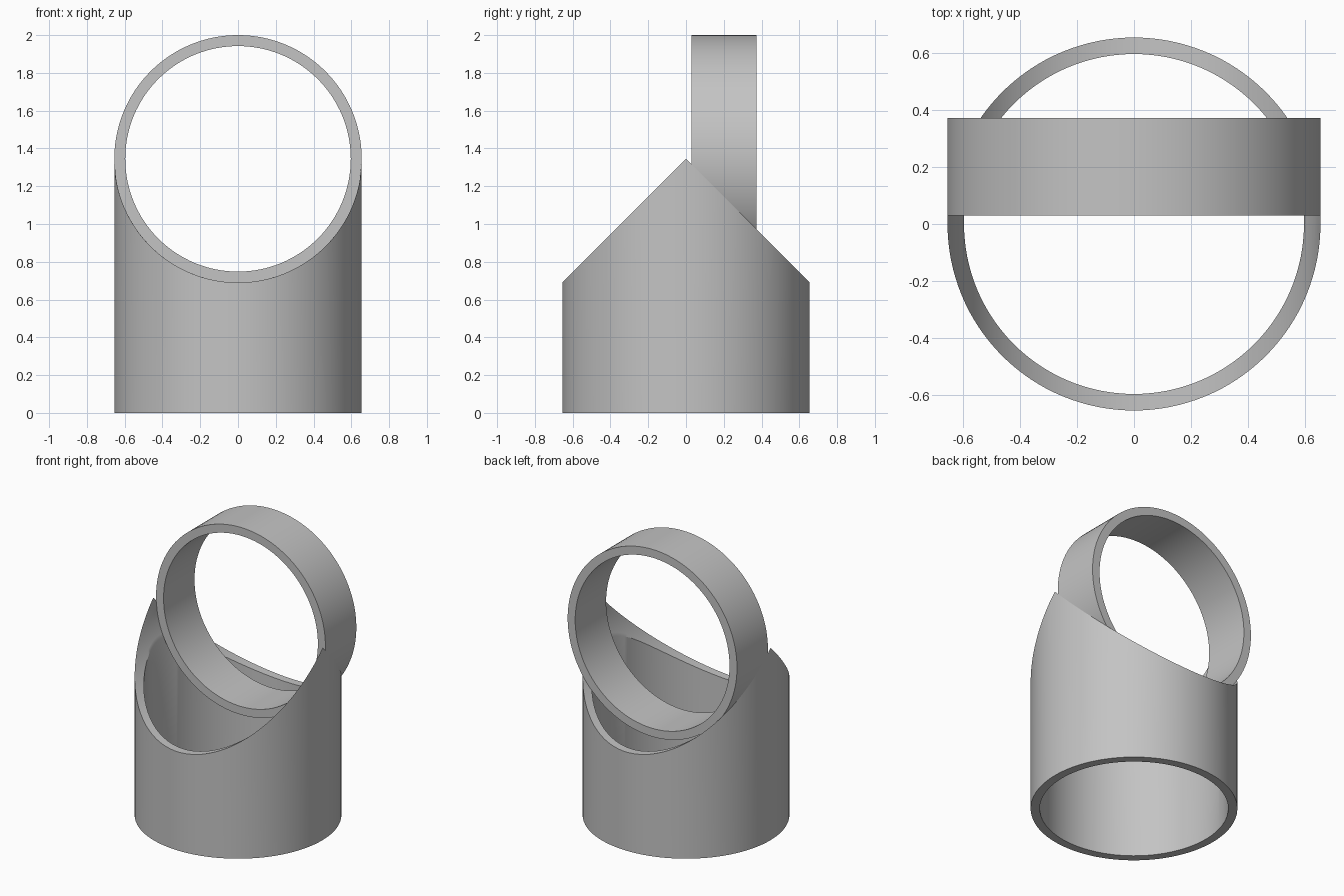
import bpy
import math

if "Cube" in bpy.data.objects:
    bpy.data.objects.remove(bpy.data.objects["Cube"], do_unlink=True)

OUTER, INNER = 0.655, 0.597
AXIS_Z = 1.345
SEGMENTS = 128

grey = bpy.data.materials.new("plain grey")
grey.use_nodes = True
colour = (0.55, 0.55, 0.55, 1)
grey.diffuse_color = colour
grey.node_tree.nodes["Principled BSDF"].inputs["Base Color"].default_value = colour


def sweep(name, section):
    """Carry a closed section, given as a function of the angle, round a full turn."""
    verts, faces = [], []
    for i in range(SEGMENTS):
        loop = section(2 * math.pi * i / SEGMENTS)
        verts += loop
    n = len(loop)
    for i in range(SEGMENTS):
        j = (i + 1) % SEGMENTS
        for k in range(n):
            m = (k + 1) % n
            faces.append((i * n + k, j * n + k, j * n + m, i * n + m))
    mesh = bpy.data.meshes.new(name)
    mesh.from_pydata(verts, [], faces)
    mesh.materials.append(grey)
    obj = bpy.data.objects.new(name, mesh)
    bpy.context.collection.objects.link(obj)
    bpy.ops.object.select_all(action="DESELECT")
    obj.select_set(True)
    bpy.context.view_layer.objects.active = obj
    bpy.ops.object.mode_set(mode="EDIT")
    bpy.ops.mesh.select_all(action="SELECT")
    bpy.ops.mesh.normals_make_consistent(inside=False)
    bpy.ops.object.mode_set(mode="OBJECT")
    bpy.ops.object.shade_smooth_by_angle(angle=math.radians(30))
    return obj


def tube_section(angle):
    """Tube wall whose top edge is a saddle that fits the ring."""
    c, s = math.cos(angle), math.sin(angle)
    steps = 6
    radii = [OUTER + (INNER - OUTER) * k / steps for k in range(steps + 1)]
    rim = [(r * c, r * s, AXIS_Z - math.sqrt(max(OUTER ** 2 - (r * c) ** 2, 0)))
           for r in radii]
    return [(INNER * c, INNER * s, 0), (OUTER * c, OUTER * s, 0)] + rim


def ring_section(angle):
    """Rectangular wall of the upright ring."""
    c, s = math.cos(angle), math.sin(angle)
    front, back = 0.03, 0.372
    return [(r * c, y, AXIS_Z + r * s)
            for r, y in ((INNER, front), (OUTER, front), (OUTER, back), (INNER, back))]


# Standing tube and the ring resting in its saddle
sweep("saddle_tube", tube_section)
sweep("upright_ring", ring_section)
